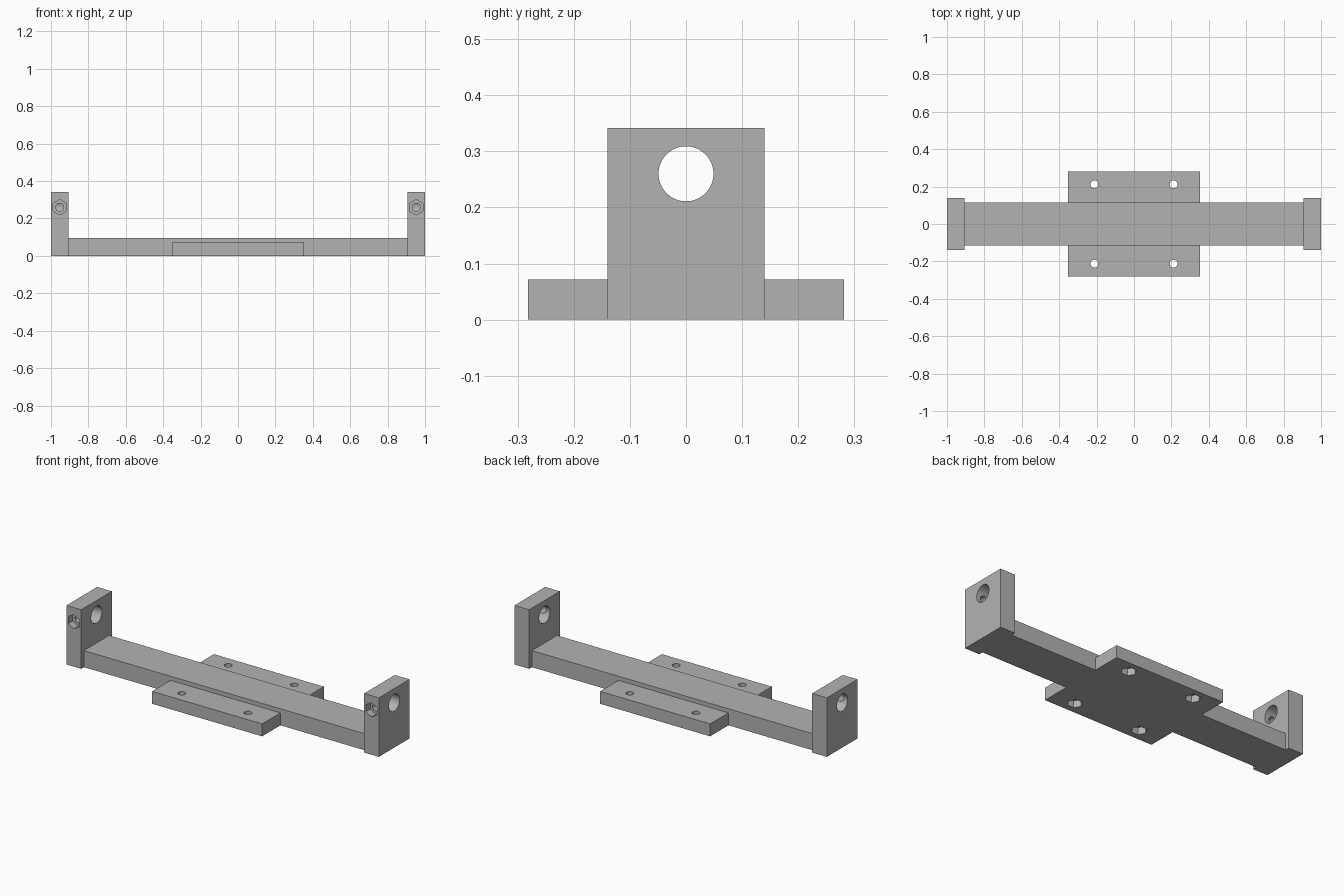
import bpy
import math

if "Cube" in bpy.data.objects:
    bpy.data.objects.remove(bpy.data.objects["Cube"], do_unlink=True)

# Single plain grey finish
grey = bpy.data.materials.new("plain_grey")
grey.use_nodes = True
COLOUR = (0.45, 0.45, 0.45, 1)
grey.diffuse_color = COLOUR
grey.node_tree.nodes["Principled BSDF"].inputs["Base Color"].default_value = COLOUR


def box(name, x, y, z):
    """Box from (min, max) pairs on each axis."""
    spans = (x, y, z)
    bpy.ops.mesh.primitive_cube_add(size=1, location=[sum(s) / 2 for s in spans])
    ob = bpy.context.object
    ob.name = name
    ob.scale = [s[1] - s[0] for s in spans]
    bpy.ops.object.transform_apply(location=True, rotation=True, scale=True)
    ob.data.materials.append(grey)
    return ob


def rod(name, radius, start, end, axis, sides=48, spin=0):
    """Cylinder between two points that differ along one axis."""
    turn = {"X": (0, math.pi / 2, 0), "Y": (math.pi / 2, 0, 0), "Z": (0, 0, 0)}[axis]
    bpy.ops.mesh.primitive_cylinder_add(
        vertices=sides, radius=radius, depth=math.dist(start, end),
        location=[(a + b) / 2 for a, b in zip(start, end)], rotation=turn)
    ob = bpy.context.object
    ob.name = name
    ob.data.materials.append(grey)
    # Spin the section about its own axis
    ob.rotation_euler.rotate_axis("Z", spin)
    bpy.ops.object.transform_apply(location=True, rotation=True, scale=True)
    return ob


def combine(target, tool, operation):
    """Apply a boolean and discard the tool."""
    tool.hide_render = True
    mod = target.modifiers.new(operation.title(), "BOOLEAN")
    mod.operation = operation
    mod.solver = "EXACT"
    mod.object = tool
    bpy.context.view_layer.objects.active = target
    bpy.ops.object.modifier_apply(modifier=mod.name)
    bpy.data.objects.remove(tool, do_unlink=True)


BOLT, NUT, NUT_DEPTH = 0.021, 0.041, 0.04
BORE_Z, POST_X, HOLE = 0.26, 0.953, 0.212

# Beam, mounting plate and upright ends as one solid
bracket = box("bracket_body", (-0.93, 0.93), (-0.115, 0.115), (0, 0.096))
combine(bracket, box("mounting_plate", (-0.352, 0.352), (-0.282, 0.282), (0, 0.072)), "UNION")
for side in (-1, 1):
    span = sorted((side * 0.906, side))
    combine(bracket, box("end_post", span, (-0.14, 0.14), (0, 0.342)), "UNION")

for side in (-1, 1):
    x = side * POST_X
    # Shaft bore through each post
    combine(bracket, rod("shaft_bore", 0.049, (x - 0.1, 0, BORE_Z), (x + 0.1, 0, BORE_Z), "X", 64), "DIFFERENCE")
    # Clamping screw hole with hexagonal pocket on the front
    combine(bracket, rod("screw_hole", BOLT, (x, -0.2, BORE_Z), (x, 0, BORE_Z), "Y"), "DIFFERENCE")
    combine(bracket, rod("screw_pocket", NUT, (x, -0.2, BORE_Z), (x, NUT_DEPTH - 0.14, BORE_Z), "Y", 6), "DIFFERENCE")
    # Plate bolt holes with hexagonal pockets underneath
    for end in (-1, 1):
        px, py = side * HOLE, end * HOLE
        combine(bracket, rod("bolt_hole", BOLT, (px, py, -0.1), (px, py, 0.2), "Z"), "DIFFERENCE")
        combine(bracket, rod("nut_pocket", NUT, (px, py, -0.1), (px, py, NUT_DEPTH), "Z", 6, math.pi / 6), "DIFFERENCE")

# Round bores, crisp edges
bpy.ops.object.select_all(action="DESELECT")
bracket.select_set(True)
bpy.context.view_layer.objects.active = bracket
bpy.ops.object.shade_smooth_by_angle(angle=math.radians(30))
